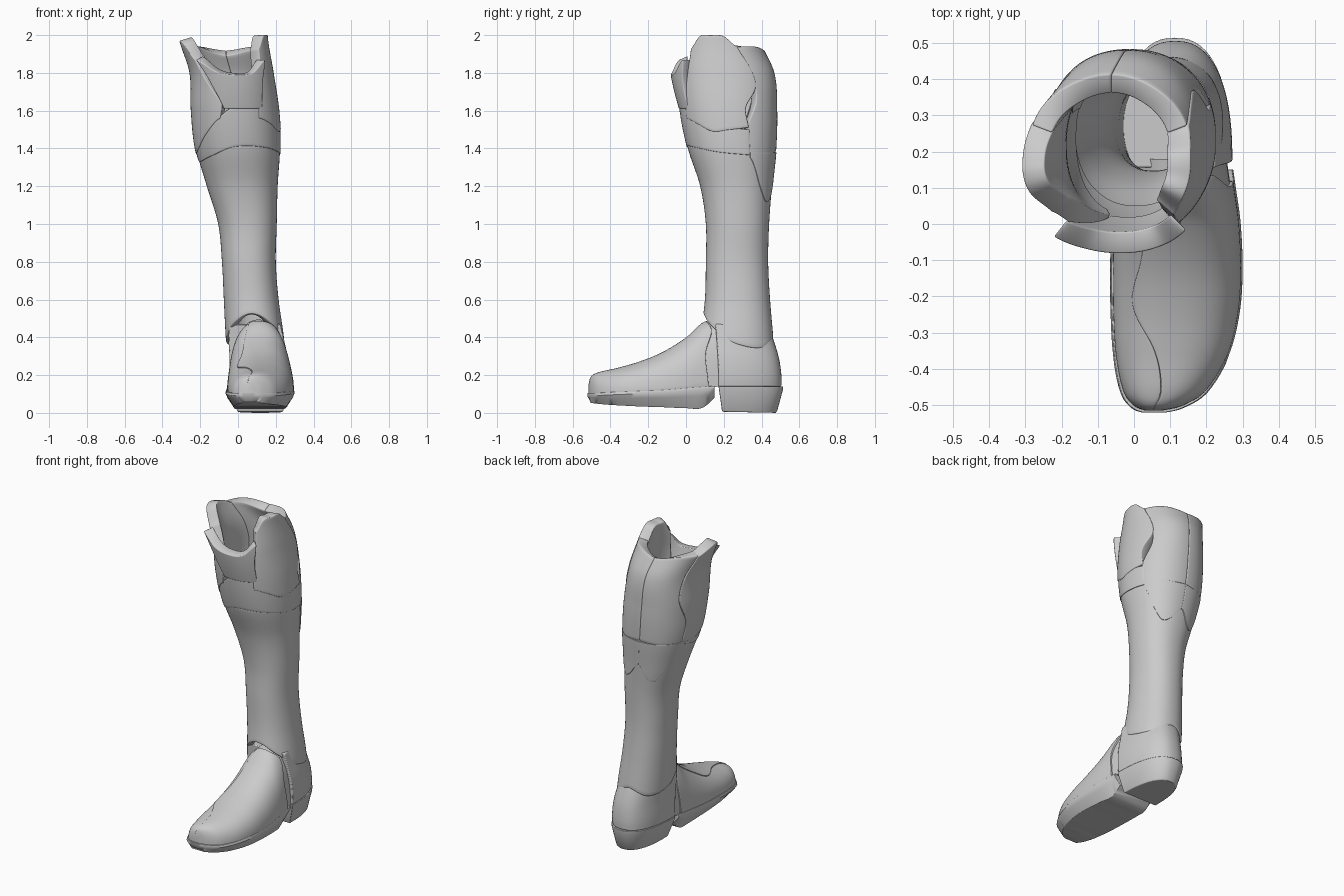
import bpy, bmesh
from math import sin, cos, radians, pi, copysign

if "Cube" in bpy.data.objects:
    bpy.data.objects.remove(bpy.data.objects["Cube"])


def curve(rows, s):
    """Smooth interpolation through evenly spaced numbers or tuples."""
    if not isinstance(rows[0], tuple):
        return curve([(r,) for r in rows], s)[0]
    n = len(rows) - 1
    s = min(max(s, 0), n)
    i = min(int(s), n - 1)
    t = s - i
    a, b, c, d = rows[max(i - 1, 0)], rows[i], rows[i + 1], rows[min(i + 2, n)]
    return tuple(q + .5 * t * (r - p + t * (2 * p - 5 * q + 4 * r - w + t * (3 * (q - r) + w - p)))
                 for p, q, r, w in zip(a, b, c, d))


def along(values, t):
    return curve(values, t * (len(values) - 1)) if len(values) > 1 else values[0]


def power(v, n):
    return copysign(abs(v) ** (2 / n), v)


def finish(name, bm, bevel=0, thick=0):
    me = bpy.data.meshes.new(name)
    bm.to_mesh(me)
    bm.free()
    ob = bpy.data.objects.new(name, me)
    bpy.context.collection.objects.link(ob)
    bpy.context.view_layer.objects.active = ob
    ob.select_set(True)
    bpy.ops.object.shade_smooth_by_angle(angle=radians(40))
    ob.select_set(False)
    if thick:
        m = ob.modifiers.new("thickness", 'SOLIDIFY')
        m.thickness, m.offset = thick, -1
    if bevel:
        m = ob.modifiers.new("soft_edges", 'BEVEL')
        m.width, m.segments = bevel, 2
        m.limit_method, m.angle_limit = 'ANGLE', radians(50)
    return ob


def patch(name, surf, left, right, lo, hi, thick, bevel=.008, nu=36, nv=28):
    """Curved panel on a surface, bounded by four edge curves."""
    bm = bmesh.new()
    grid = []
    for j in range(nv + 1):
        v = j / nv
        a0, a1 = along(left, v), along(right, v)
        row = []
        for i in range(nu + 1):
            u = i / nu
            b0, b1 = along(lo, u), along(hi, u)
            row.append(bm.verts.new(surf(a0 + (a1 - a0) * u, b0 + (b1 - b0) * v)))
        grid.append(row)
    for j in range(nv):
        for i in range(nu):
            bm.faces.new((grid[j][i], grid[j][i + 1], grid[j + 1][i + 1], grid[j + 1][i]))
    bmesh.ops.remove_doubles(bm, verts=bm.verts, dist=1e-5)
    return finish(name, bm, bevel, thick)


def loft(name, rings, bevel=0):
    """Closed solid through a list of point rings."""
    bm = bmesh.new()
    vs = [[bm.verts.new(p) for p in r] for r in rings]
    n = len(vs[0])
    for a, b in zip(vs, vs[1:]):
        for i in range(n):
            bm.faces.new((a[i], a[(i + 1) % n], b[(i + 1) % n], b[i]))
    bm.faces.new(vs[0])
    bm.faces.new(vs[-1])
    bmesh.ops.recalc_face_normals(bm, faces=bm.faces)
    return finish(name, bm, bevel)


# Leg outline every 0.2 in height from z = 0.2: x min, x max, y min, y max
LEG = [(-.05, .26, .05, .475), (-.065, .243, .075, .462), (-.075, .215, .1, .445),
       (-.085, .2, .105, .435), (-.105, .205, .105, .44), (-.165, .21, .075, .455),
       (-.222, .222, .01, .475), (-.243, .212, -.03, .48), (-.25, .182, -.045, .465),
       (-.31, .15, -.03, .38)]


def leg(grow=0, flare=0):
    def surf(a, z):
        x0, x1, y0, y1 = curve(LEG, (z - .2) / .2)
        g = grow + flare * max(z - 1.6, 0)
        a = radians(a)
        return ((x0 + x1) / 2 + ((x1 - x0) / 2 + g) * power(sin(a), 2.2),
                (y0 + y1) / 2 - ((y1 - y0) / 2 + g) * power(cos(a), 2.2), z)
    return surf


# Shaft with wavy hem
patch("shaft", leg(), [-180], [180],
      [.40, .355, .38, .47, .525, .46, .365, .345, .40], [1.42], .04, .006, 72, 40)

# Band below the knee
patch("knee_band", leg(.004), [-114], [112],
      [1.365, 1.33, 1.36, 1.41, 1.405, 1.38, 1.365],
      [1.41, 1.41, 1.50, 1.62, 1.62, 1.53, 1.50], .05, .006, 60, 14)

# Upper cuff plates
EDGE = [111, 109, 123, 119, 111]
patch("outer_plate", leg(.007), [30, 33, 38, 43, 47], EDGE,
      [1.56, 1.53, 1.49, 1.50, 1.51], [1.93, 1.995, 2.0, 1.995, 1.94], .065, .012)
patch("inner_plate", leg(.007), [-112, -110, -123, -119, -112], [-18, -15, -28, -42, -50],
      [1.38, 1.37, 1.40, 1.48, 1.56], [1.93, 1.955, 1.97, 1.95, 1.87], .065, .012)
patch("front_plate", leg(.004, .17), [-13, -26, -38], [37, 38, 44],
      [1.61], [1.87, 1.81, 1.79, 1.80, 1.87], .06, .012)
patch("back_plate_outer", leg(.003), EDGE, [180], [1.365, 1.37, 1.385],
      [1.94, 1.94, 1.92], .06, .01)
patch("back_plate_inner", leg(.003), [-180], [-a for a in EDGE], [1.385, 1.37, 1.365],
      [1.92, 1.94, 1.935], .06, .01)

# Pair of scallops on the calf
SCALLOP = [1.35, 1.20, 1.12, 1.14, 1.22]
patch("calf_scallop_outer", leg(.005), [112], [180], SCALLOP, [1.378], .03, .005)
patch("calf_scallop_inner", leg(.005), [-180], [-112], SCALLOP[::-1], [1.378], .03, .005)

# Foot sections from toe to ankle: x min, x max, y, z bottom, z top
FOOT = [(.03, .08, -.515, .10, .155), (0, .13, -.502, .10, .19), (-.03, .195, -.46, .10, .212),
        (-.05, .255, -.36, .105, .235), (-.057, .285, -.24, .11, .27),
        (-.058, .292, -.12, .115, .32), (-.055, .287, 0, .125, .395),
        (-.05, .275, .09, .132, .475), (-.045, .262, .18, .14, .50)]


def foot(grow=0):
    def surf(t, s):
        x0, x1, y, zb, zt = curve(FOOT, s)
        t = radians(t)
        g = grow * (1 if s > 1 else s)
        return ((x0 + x1) / 2 + ((x1 - x0) / 2 + g) * power(cos(t), 2.3), y,
                zb + (zt - zb + g) * power(sin(t), 2.3))
    return surf


# Vamp core and two overlapping panels
core = foot(-.006)
loft("vamp_core", [[core(i * 5, j / 5) for i in range(37)] for j in range(41)])
SEAM = [106, 114, 120, 130, 105, 93, 93, 96]
patch("vamp_outer_panel", foot(.004), [0], SEAM, [7.3, 7.15, 7.45, 7.2, 7.25], [.02], .02, .004, 30, 50)
patch("vamp_inner_panel", foot(0), [a + .5 for a in SEAM], [180],
      [7.25, 7.3, 7.4, 7.3], [.02], .02, .004, 24, 50)

# Sole with a welt
BOTTOM = [.062, .055, .048, .04, .034, .03, .025, .028, .11]
rings = []
for j in range(39):
    s = j / 5
    x0, x1, y, zb, zt = curve(FOOT, s)
    b = curve(BOTTOM, s)
    inset = .035 * min(1, (x1 - x0) / .2)
    y2 = y - .006 if s < 3 else y
    rings.append([(x0 + inset, y2 + (.015 if s < 1 else 0), b), (x1 - inset, y2 + (.015 if s < 1 else 0), b),
                  (x1 - .002, y2, b + (zb - b) * .6), (x1 + .008, y2, zb - .008), (x1 + .004, y2, zb + .006),
                  (x0 - .004, y2, zb + .006), (x0 - .008, y2, zb - .008), (x0 + .002, y2, b + (zb - b) * .6)])
loft("sole", rings, .004)


def d_ring(x0, x1, y0, y1, z, slope=0):
    """Horizontal outline: flat at the front, round at the back."""
    pts = []
    for i in range(33):
        t = pi * i / 32
        y = y0 + (y1 - y0) * power(sin(t), 2.4)
        pts.append(((x0 + x1) / 2 + (x1 - x0) / 2 * power(cos(t), 2.4), y, z + slope * (y - y0)))
    return pts


# Heel counter and stacked heel
COUNTER = [(-.043, .268, .172, .505, .14), (-.045, .272, .172, .505, .20), (-.045, .265, .168, .492, .29),
           (-.05, .243, .162, .462, .39), (-.045, .225, .155, .43, .47)]
loft("heel_counter", [d_ring(*curve(COUNTER, j / 4)) for j in range(17)], .006)
loft("heel", [d_ring(0, .235, .195, .475, .01, -.02), d_ring(-.005, .24, .19, .482, .018, -.02),
              d_ring(-.042, .268, .175, .513, .125), d_ring(-.045, .27, .172, .515, .145)], .004)
for ob in [o for o in bpy.data.objects if o.name == "heel"]:
    ob.location.z = -.004
